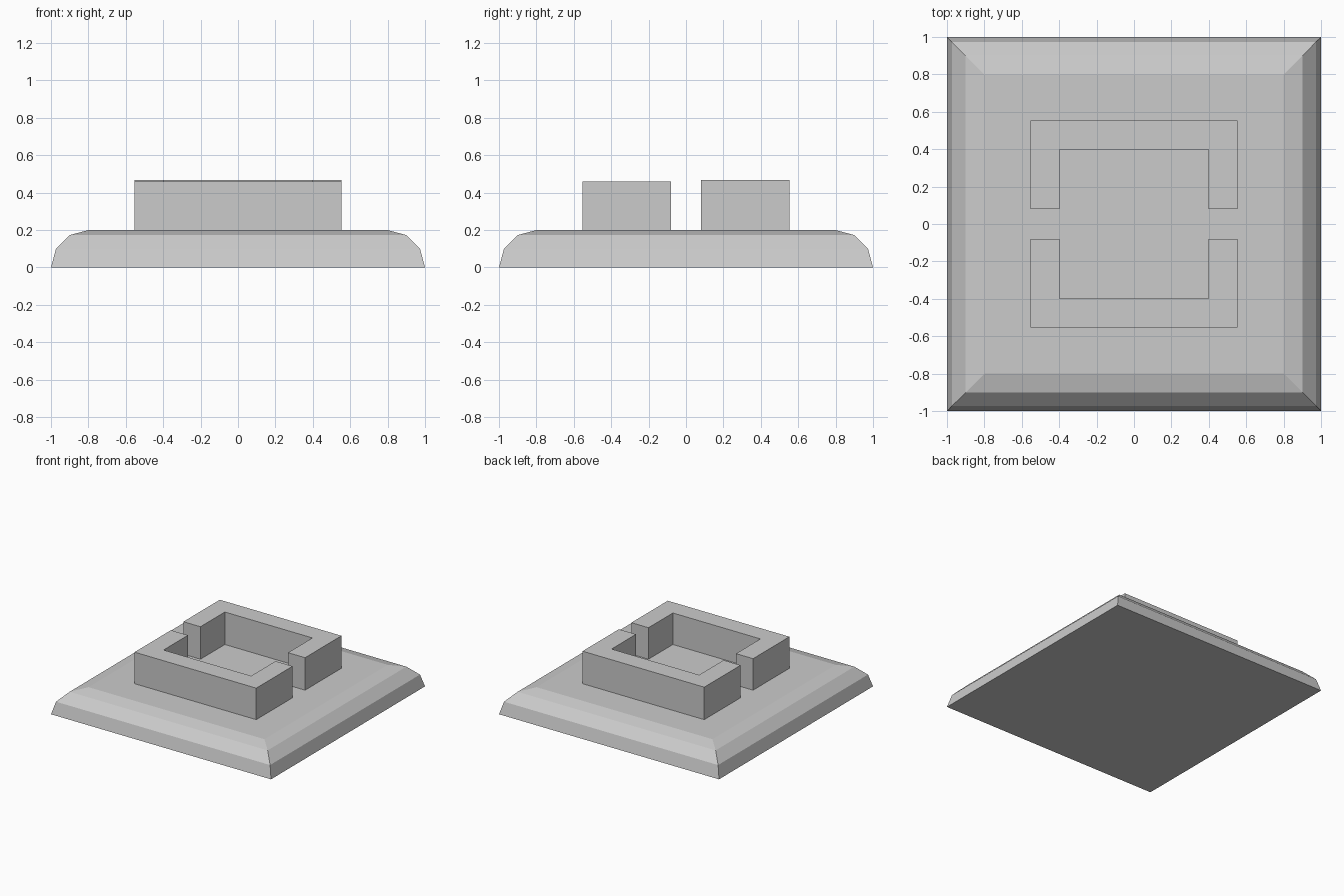
import bpy, bmesh
from math import sin, cos, radians

if "Cube" in bpy.data.objects:
    bpy.data.objects.remove(bpy.data.objects["Cube"])


def add_object(name, bm):
    bmesh.ops.recalc_face_normals(bm, faces=bm.faces[:])
    mesh = bpy.data.meshes.new(name)
    bm.to_mesh(mesh)
    bm.free()
    obj = bpy.data.objects.new(name, mesh)
    bpy.context.collection.objects.link(obj)
    return obj


def square_base(name, half, radius, segments):
    """Square slab whose upper rim is a faceted quarter round with mitred corners."""
    bm = bmesh.new()
    rings = []
    for i in range(segments + 1):
        a = radians(90 * i / segments)
        r, z = half - radius + radius * cos(a), radius * sin(a)
        rings.append([bm.verts.new((sx * r, sy * r, z))
                      for sx, sy in ((-1, -1), (1, -1), (1, 1), (-1, 1))])
    for low, high in zip(rings, rings[1:]):
        for k in range(4):
            n = (k + 1) % 4
            bm.faces.new((low[k], low[n], high[n], high[k]))
    bm.faces.new(rings[0][::-1])
    bm.faces.new(rings[-1])
    return add_object(name, bm)


def u_wall(name, side, bottom, top, outer=0.553, inner=0.398, gap=0.081):
    """U-shaped bracket wall opening towards the centre line."""
    outline = [(-outer, gap), (-outer, outer), (outer, outer), (outer, gap),
               (inner, gap), (inner, inner), (-inner, inner), (-inner, gap)]
    bm = bmesh.new()
    face = bm.faces.new([bm.verts.new((x, side * y, bottom)) for x, y in outline])
    result = bmesh.ops.extrude_face_region(bm, geom=[face], use_keep_orig=True)
    verts = [g for g in result["geom"] if isinstance(g, bmesh.types.BMVert)]
    bmesh.ops.translate(bm, verts=verts, vec=(0, 0, top - bottom))
    return add_object(name, bm)


# Base plate with faceted rounded rim
square_base("base_plate", 1.0, 0.2, 3)

# Two facing brackets, the rear one slightly taller
u_wall("front_bracket", -1, 0.2, 0.459)
u_wall("rear_bracket", 1, 0.2, 0.467)
